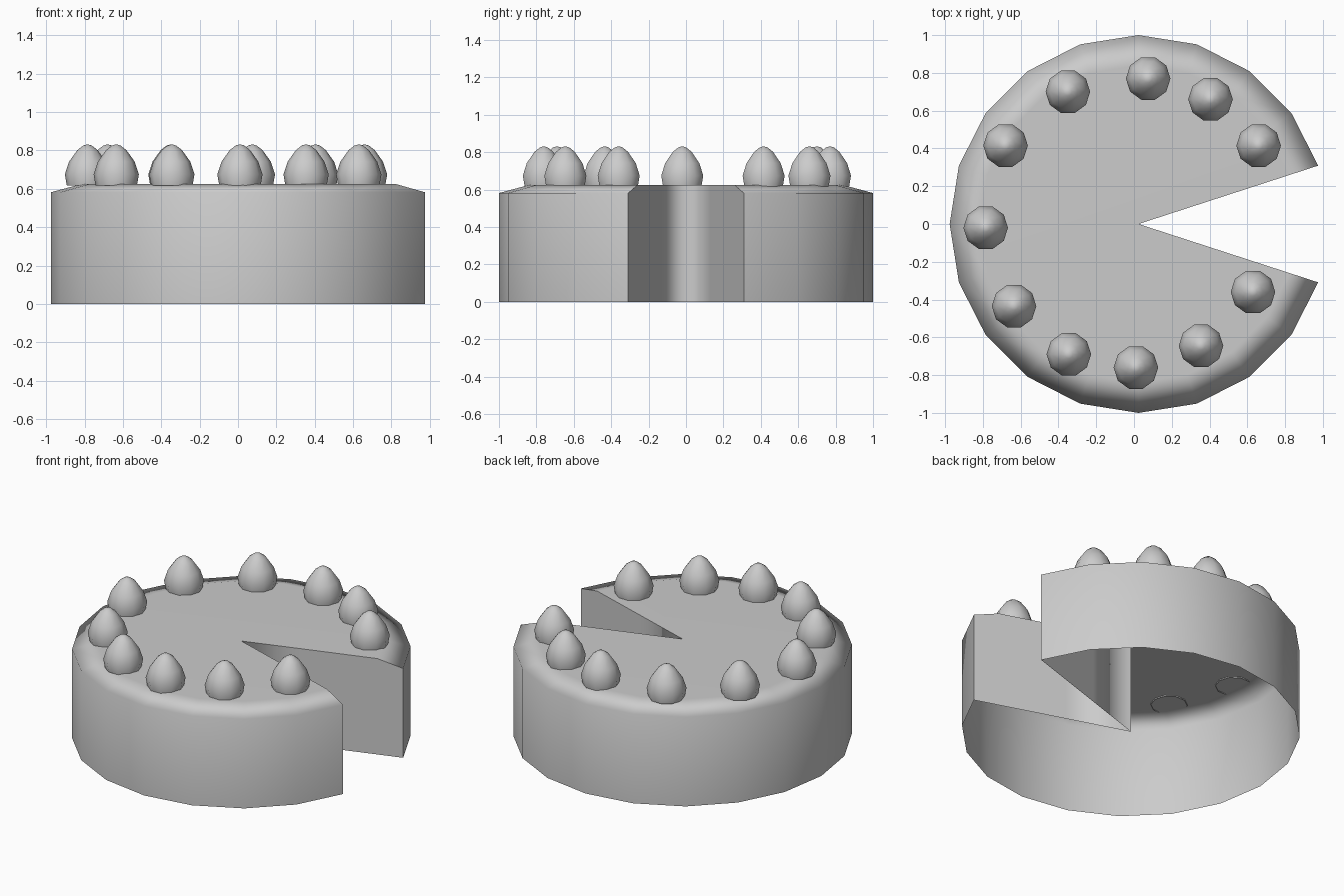
import bpy, bmesh
from math import cos, sin, radians, pi

if "Cube" in bpy.data.objects:
    bpy.data.objects.remove(bpy.data.objects["Cube"])

CX = 0.024          # axis of the cake
R, R_IN, R_CUT = 1.0, 0.84, 0.42
H, H_RIM = 0.625, 0.582


def finish(name, bm):
    mesh = bpy.data.meshes.new(name)
    for f in bm.faces:
        f.smooth = True
    bm.to_mesh(mesh)
    bm.free()
    obj = bpy.data.objects.new(name, mesh)
    bpy.context.collection.objects.link(obj)
    return obj


# Cake body: 20-sided shell, open underneath, with a two-segment slice removed
bm = bmesh.new()


def vert(r, a, z):
    return bm.verts.new((CX + r * cos(a), r * sin(a), z))


angles = [radians(18 + 18 * i) for i in range(19)]
base = [vert(R, a, 0) for a in angles]
rim = [vert(R, a, H_RIM) for a in angles]
top = [vert(R_IN, a, H) for a in angles]
for i in range(18):
    bm.faces.new((base[i], base[i + 1], rim[i + 1], rim[i]))
    bm.faces.new((rim[i], rim[i + 1], top[i + 1], top[i]))

# Cut walls of the missing slice
axis_b, axis_t = vert(0, 0, 0), vert(0, 0, H)
mids = []
for i in (0, -1):
    mb, mt = vert(R_CUT, angles[i], 0), vert(R_CUT, angles[i], H)
    mids.append(mt)
    inner = [axis_b, mb, mt, axis_t]
    outer = [mb, base[i], rim[i], top[i], mt]
    for loop in (inner, outer):
        bm.faces.new(loop if i == 0 else loop[::-1])

# Flat top
bm.faces.new([axis_t, mids[0]] + top + [mids[1]])

# Sharp outline of the cut; rim and axis stay soft
cut_top = {axis_t, *mids}
for i in (0, -1):
    cut_top |= {top[i], rim[i], base[i]}
for e in bm.edges:
    if set(e.verts) <= cut_top:
        e.smooth = False
cake = finish("cake_body", bm)
wn = cake.modifiers.new("soft_rim", 'WEIGHTED_NORMAL')
wn.keep_sharp = True

# Ring of pointed berries on top
SPOTS = [(0.66, 0.415), (0.405, 0.66), (0.075, 0.77), (-0.35, 0.70),
         (-0.68, 0.415), (-0.785, -0.02), (-0.635, -0.435), (-0.345, -0.69),
         (0.01, -0.76), (0.355, -0.645), (0.63, -0.36)]
PROFILE = [(0.108, 0.618), (0.118, 0.675), (0.096, 0.742), (0.053, 0.802), (0.022, 0.826)]
SIDES = 10


def berry(index, x, y):
    global bm
    bm = bmesh.new()
    rings = [[bm.verts.new((x + r * cos(2 * pi * k / SIDES), y + r * sin(2 * pi * k / SIDES), z))
              for k in range(SIDES)] for r, z in PROFILE]
    tip = bm.verts.new((x, y, 0.832))
    for k in range(SIDES):
        n = (k + 1) % SIDES
        for lo, hi in zip(rings, rings[1:]):
            bm.faces.new((lo[k], lo[n], hi[n], hi[k]))
        bm.faces.new((rings[-1][k], rings[-1][n], tip))
    finish(f"berry_{index}", bm)


for i, (x, y) in enumerate(SPOTS, 1):
    berry(i, x, y)
